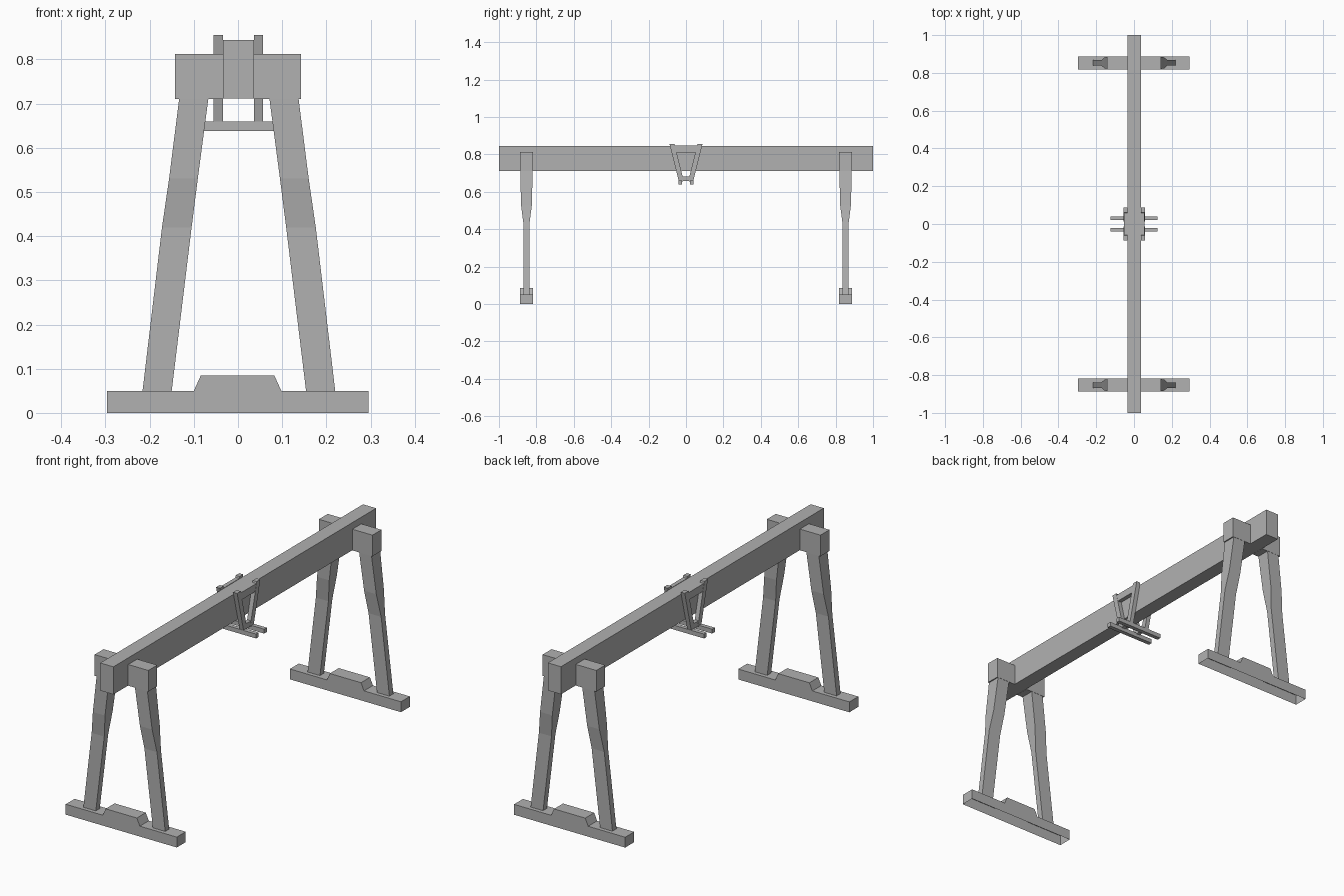
import bpy, bmesh

if "Cube" in bpy.data.objects:
    bpy.data.objects.remove(bpy.data.objects["Cube"])

# Dark grey for every part
grey = bpy.data.materials.new("dark_grey")
grey.diffuse_color = (0.44, 0.44, 0.44, 1)
grey.use_nodes = True
grey.node_tree.nodes["Principled BSDF"].inputs["Base Color"].default_value = grey.diffuse_color


def finish(name, bm):
    bmesh.ops.recalc_face_normals(bm, faces=bm.faces)
    me = bpy.data.meshes.new(name)
    bm.to_mesh(me)
    bm.free()
    me.materials.append(grey)
    ob = bpy.data.objects.new(name, me)
    bpy.context.collection.objects.link(ob)
    return ob


def loft(name, rings, caps=True):
    """Skin a list of equal-length point rings."""
    bm = bmesh.new()
    vs = [[bm.verts.new(p) for p in r] for r in rings]
    n = len(rings[0])
    for a, b in zip(vs, vs[1:]):
        for i in range(n):
            j = (i + 1) % n
            bm.faces.new((a[i], a[j], b[j], b[i]))
    if caps:
        bm.faces.new(vs[0])
        bm.faces.new(vs[-1])
    return finish(name, bm)


def box(name, x0, x1, y0, y1, z0, z1):
    return loft(name, [[(x0, y0, z), (x1, y0, z), (x1, y1, z), (x0, y1, z)]
                       for z in (z0, z1)])


# Main beam
box("beam", -0.034, 0.036, -1, 1, 0.711, 0.844)

FOOT = [(-0.297, 0), (0.295, 0), (0.295, 0.05), (0.098, 0.05),
        (0.082, 0.085), (-0.084, 0.085), (-0.1, 0.05), (-0.297, 0.05)]
# Leg stations: height, inner x, outer x, half depth
LEG = [(0.05, 0.152, 0.218, 0.015), (0.42, 0.107, 0.174, 0.015),
       (0.53, 0.093, 0.158, 0.029), (0.712, 0.069, 0.135, 0.033)]
CX = 0.002  # the upper parts sit a hair to the right

for end, yc in (("front", -0.853), ("back", 0.853)):
    # Foot, hollow underneath
    foot = loft(end + "_foot", [[(x, yc + d, z) for x, z in FOOT]
                                for d in (-0.034, 0.034)])
    bm = bmesh.new()
    bm.from_mesh(foot.data)
    under = [f for f in bm.faces if all(v.co.z < 0.001 for v in f.verts)]
    bmesh.ops.delete(bm, geom=under, context='FACES_ONLY')
    bm.to_mesh(foot.data)
    bm.free()
    for side, s in (("left", -1), ("right", 1)):
        # Splayed leg, tapering in depth toward the foot
        loft(f"{end}_{side}_leg",
             [[(CX + s * a, yc - h, z), (CX + s * b, yc - h, z),
               (CX + s * b, yc + h, z), (CX + s * a, yc + h, z)]
              for z, a, b, h in LEG], caps=False)
        # Block clamping the leg to the beam
        box(f"{end}_{side}_block", *sorted((CX / 2 + s * 0.035, s * 0.143)),
            yc - 0.034, yc + 0.034, 0.71, 0.812)

# Hanging bracket in the middle: a V frame on each side of the beam
STRUT = [(0.061, 0.855), (0.088, 0.855), (0.037, 0.65), (0.012, 0.657)]
TOP = [(-0.072, 0.846), (0.072, 0.846), (0.062, 0.81), (-0.062, 0.81)]
for side, s in (("left", -1), ("right", 1)):
    xs = (CX / 2 + s * 0.035, CX / 2 + s * 0.056)
    for end, t in (("front", -1), ("back", 1)):
        loft(f"bracket_{side}_{end}_strut",
             [[(x, t * y, z) for y, z in STRUT] for x in xs])
    loft(f"bracket_{side}_top_bar",
         [[(x, y, z) for y, z in TOP] for x in (xs[0], xs[1] - s * 0.001)])
    box(f"bracket_{side}_bottom_bar", *sorted((xs[0], xs[1] - s * 0.001)),
        -0.021, 0.021, 0.657, 0.682)

# Two cross rails under the bracket
for end, t in (("front", -1), ("back", 1)):
    box(f"{end}_rail", -0.125, 0.125, *sorted((t * 0.021, t * 0.041)), 0.638, 0.659)
